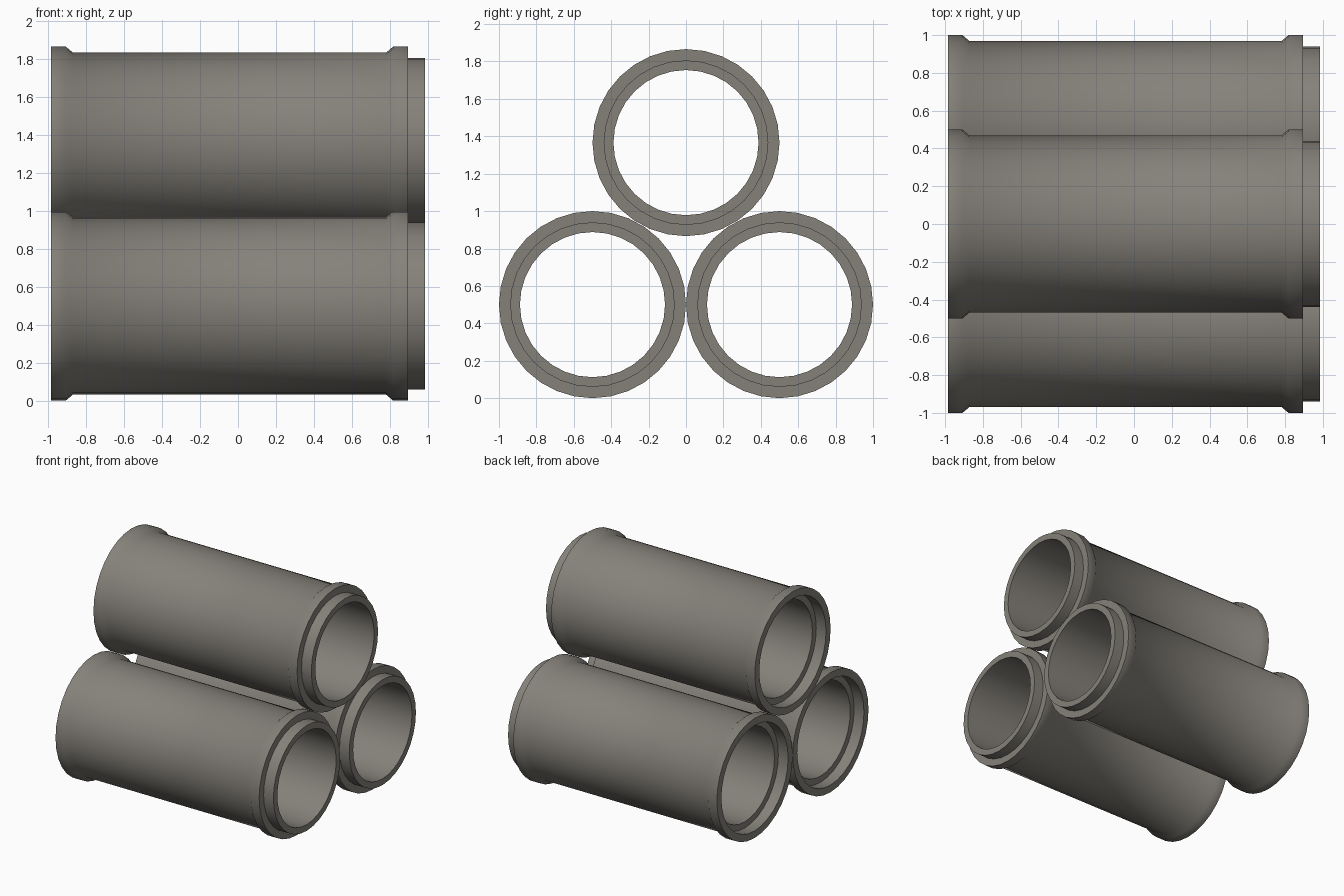
import bpy, bmesh, math
from mathutils import Matrix, Vector

cube = bpy.data.objects.get("Cube")
if cube:
    bpy.data.objects.remove(cube, do_unlink=True)

SEGMENTS = 32
R_COLLAR, R_BODY, R_SPIGOT, R_BORE = 0.5, 0.468, 0.44, 0.388

concrete = bpy.data.materials.new("warm_grey_concrete")
concrete.use_nodes = True
colour = (0.235, 0.22, 0.195, 1.0)
concrete.diffuse_color = colour
bsdf = concrete.node_tree.nodes["Principled BSDF"]
bsdf.inputs["Base Color"].default_value = colour
bsdf.inputs["Roughness"].default_value = 0.8

# Closed wall section of the pipe: (position along axis, radius)
profile = [
    (-0.985, R_COLLAR), (-0.908, R_COLLAR), (-0.87, R_BODY),
    (0.78, R_BODY), (0.818, R_COLLAR), (0.895, R_COLLAR),
    (0.895, R_SPIGOT), (0.985, R_SPIGOT), (0.985, R_BORE),
    (-0.895, R_BORE), (-0.895, R_SPIGOT), (-0.985, R_SPIGOT),
]


def pipe(name, y, z):
    """Lathe the wall section around the x axis."""
    bm = bmesh.new()
    rings = []
    for i in range(SEGMENTS):
        turn = Matrix.Rotation(math.tau * i / SEGMENTS, 3, 'X')
        rings.append([bm.verts.new(turn @ Vector((x, 0, r))) for x, r in profile])
    for i, ring in enumerate(rings):
        following = rings[(i + 1) % SEGMENTS]
        for j in range(len(profile)):
            k = (j + 1) % len(profile)
            bm.faces.new((ring[j], ring[k], following[k], following[j]))
    bmesh.ops.recalc_face_normals(bm, faces=bm.faces)
    mesh = bpy.data.meshes.new(name)
    bm.to_mesh(mesh)
    bm.free()
    mesh.materials.append(concrete)
    obj = bpy.data.objects.new(name, mesh)
    obj.location = (0, y, z)
    bpy.context.collection.objects.link(obj)
    return obj


# Two pipes side by side with a third nested on top
pipes = [
    pipe("front_pipe", -R_COLLAR, R_COLLAR),
    pipe("back_pipe", R_COLLAR, R_COLLAR),
    pipe("top_pipe", 0, R_COLLAR * (1 + math.sqrt(3))),
]

# Smooth walls with crisp rims
bpy.ops.object.select_all(action='DESELECT')
for obj in pipes:
    obj.select_set(True)
bpy.context.view_layer.objects.active = pipes[0]
bpy.ops.object.shade_smooth_by_angle(angle=math.radians(45))
